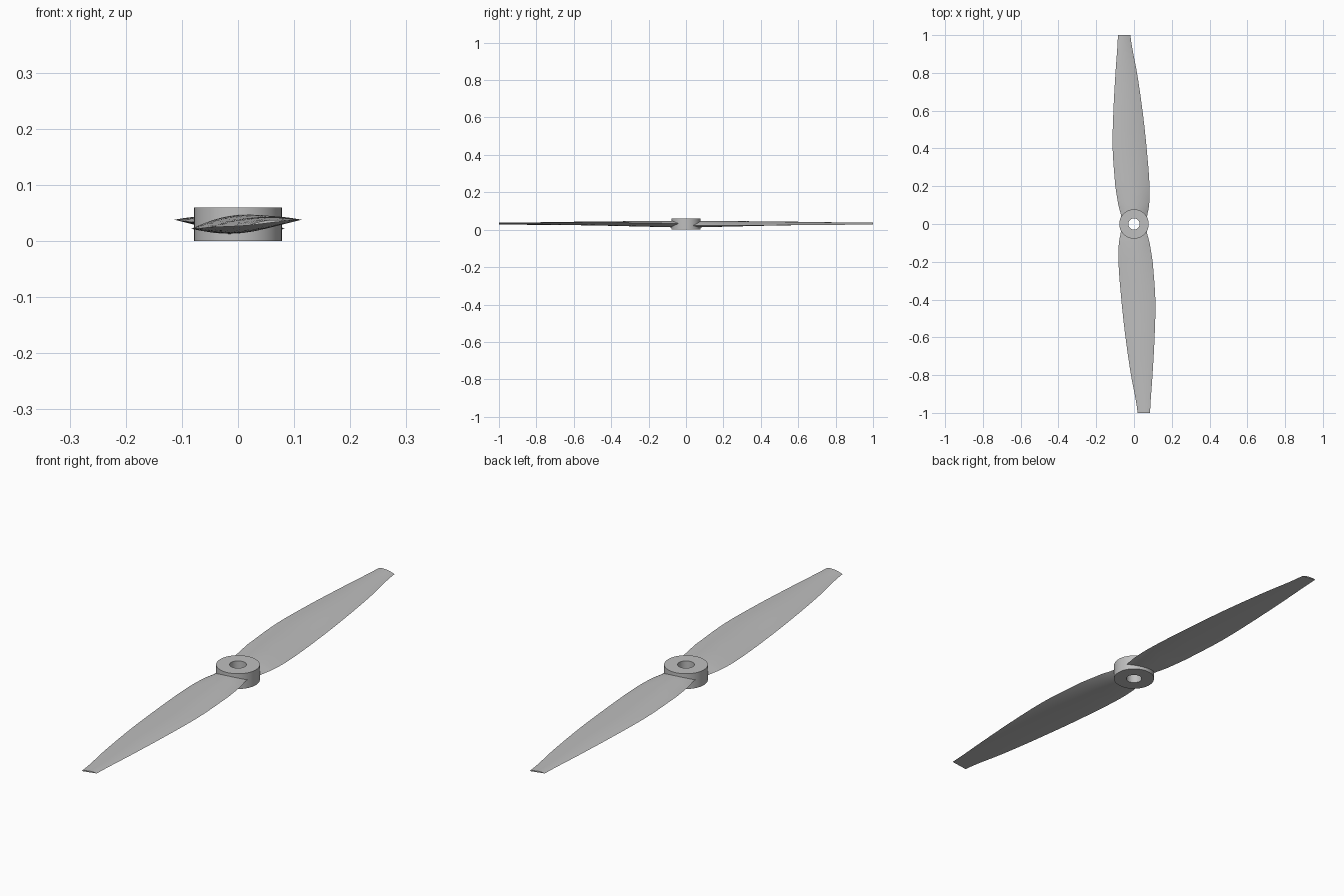
import bpy, bmesh, math

cube = bpy.data.objects.get("Cube")
if cube:
    bpy.data.objects.remove(cube, do_unlink=True)

grey = bpy.data.materials.new("light_grey")
grey.use_nodes = True
colour = (0.52, 0.52, 0.52, 1)
grey.diffuse_color = colour
grey.node_tree.nodes["Principled BSDF"].inputs["Base Color"].default_value = colour


def finish(name, bm, angle):
    """Turn a bmesh into a smooth-shaded object with sharp edges kept."""
    bmesh.ops.recalc_face_normals(bm, faces=bm.faces)
    mesh = bpy.data.meshes.new(name)
    bm.to_mesh(mesh)
    bm.free()
    mesh.materials.append(grey)
    obj = bpy.data.objects.new(name, mesh)
    bpy.context.collection.objects.link(obj)
    bpy.ops.object.select_all(action="DESELECT")
    obj.select_set(True)
    bpy.context.view_layer.objects.active = obj
    bpy.ops.object.shade_smooth_by_angle(angle=math.radians(angle))
    return obj


def bridge(bm, a, b):
    """Quads between two closed rings of equal length."""
    for i in range(len(a)):
        j = (i + 1) % len(a)
        bm.faces.new((a[i], a[j], b[j], b[i]))


# Hub: rectangular profile revolved around the shaft hole
HUB, HOLE, HEIGHT, SIDES = 0.078, 0.03, 0.06, 64
bm = bmesh.new()
rings = []
for r, z in ((HOLE, 0), (HUB, 0), (HUB, HEIGHT), (HOLE, HEIGHT)):
    angles = [math.tau * i / SIDES for i in range(SIDES)]
    rings.append([bm.verts.new((r * math.cos(a), r * math.sin(a), z)) for a in angles])
for k in range(4):
    bridge(bm, rings[k], rings[(k + 1) % 4])
finish("hub", bm, 40)

# Blade stations: distance, low edge x, high edge x, low edge z, high edge z,
# upper bulge, lower bulge
STATIONS = [
    (0.035, -0.069, 0.067, 0.022, 0.033, 0.019, 0.014),
    (0.10, -0.080, 0.083, 0.022, 0.034, 0.019, 0.014),
    (0.20, -0.082, 0.099, 0.022, 0.036, 0.017, 0.012),
    (0.40, -0.067, 0.113, 0.023, 0.038, 0.013, 0.008),
    (0.60, -0.045, 0.109, 0.025, 0.038, 0.010, 0.005),
    (0.80, -0.016, 0.098, 0.026, 0.037, 0.007, 0.002),
    (1.00, 0.019, 0.085, 0.028, 0.036, 0.005, 0.0),
]


def spline(p0, p1, p2, p3, t):
    """Catmull-Rom blend of four stations."""
    return [b + 0.5 * t * (c - a + t * (2 * a - 5 * b + 4 * c - d + t * (3 * (b - c) + d - a)))
            for a, b, c, d in zip(p0, p1, p2, p3)]


def blade_rows(steps=6):
    last = len(STATIONS) - 1
    for i in range(last):
        near = [STATIONS[min(max(k, 0), last)] for k in range(i - 1, i + 3)]
        for s in range(steps):
            # Distance stays linear while the section values curve smoothly
            row = spline(*near, s / steps)
            row[0] = near[1][0] + (near[2][0] - near[1][0]) * s / steps
            yield row
    yield STATIONS[-1]


def make_blade(name, turn, points=16):
    """Loft lens sections outward; turn=-1 spins the blade half a revolution."""
    bm = bmesh.new()
    rings = []
    for dist, x0, x1, z0, z1, up, down in blade_rows():
        ring = []
        for k in range(2 * points):
            a = math.pi * k / points
            t = (1 - math.cos(a)) / 2
            bulge = 4 * t * (1 - t) * (up if k < points else -down)
            x, z = x0 + (x1 - x0) * t, z0 + (z1 - z0) * t + bulge
            ring.append(bm.verts.new((turn * x, -turn * dist, z)))
        rings.append(ring)
    for a, b in zip(rings, rings[1:]):
        bridge(bm, a, b)
    bm.faces.new(rings[0])
    bm.faces.new(rings[-1])
    return finish(name, bm, 30)


make_blade("front_blade", 1)
make_blade("rear_blade", -1)
